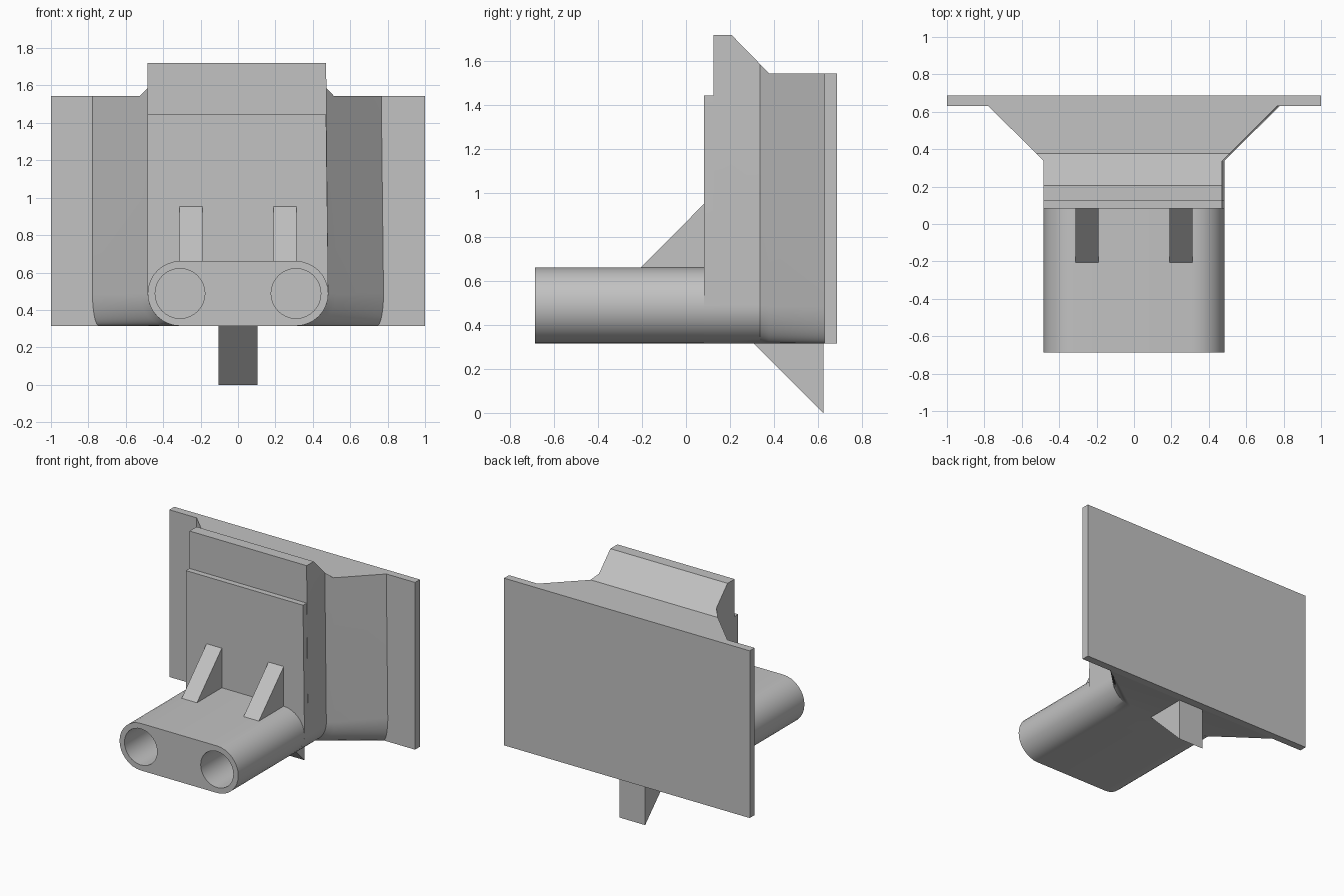
import bpy, bmesh, math

if "Cube" in bpy.data.objects:
    bpy.data.objects.remove(bpy.data.objects["Cube"])

GREY = (0.54, 0.54, 0.54, 1)
grey = bpy.data.materials.new("plain grey")
grey.diffuse_color = GREY
grey.use_nodes = True
grey.node_tree.nodes["Principled BSDF"].inputs["Base Color"].default_value = GREY

BASE, RADIUS, HALF = 0.315, 0.173, 0.483   # underside height, corner radius, half width
STEPS = 16


def loft(name, rings):
    """Skin a list of equal-length rings and cap both ends."""
    bm = bmesh.new()
    loops = [[bm.verts.new(p) for p in ring] for ring in rings]
    n = len(loops[0])
    for a, b in zip(loops, loops[1:]):
        for i in range(n):
            j = (i + 1) % n
            bm.faces.new((a[i], a[j], b[j], b[i]))
    bm.faces.new(loops[0][::-1])
    bm.faces.new(loops[-1])
    bmesh.ops.remove_doubles(bm, verts=bm.verts, dist=0.0005)
    bmesh.ops.recalc_face_normals(bm, faces=bm.faces)
    mesh = bpy.data.meshes.new(name)
    bm.to_mesh(mesh)
    bm.free()
    mesh.materials.append(grey)
    obj = bpy.data.objects.new(name, mesh)
    bpy.context.collection.objects.link(obj)
    return obj


def slab(name, x0, x1, profile):
    """Extrude a (y, z) profile across x."""
    return loft(name, [[(x, y, z) for y, z in profile] for x in (x0, x1)])


def select_only(obj):
    bpy.ops.object.select_all(action='DESELECT')
    obj.select_set(True)
    bpy.context.view_layer.objects.active = obj


def arc(cx, cz, rx, rz, start, end):
    out = []
    for i in range(STEPS + 1):
        t = math.radians(start + (end - start) * i / STEPS)
        out.append((cx + rx * math.cos(t), cz + rz * math.sin(t)))
    return out


def body_ring(y, half, rx, top):
    """Upright section with rounded lower corners; its right side leans in a little."""
    cz = BASE + RADIUS
    pts = [(-half, top)]
    pts += arc(-half + rx, cz, rx, RADIUS, 180, 270)
    pts += arc(half - rx, cz, rx, RADIUS, 270, 360)
    pts.append((half - 0.012, top))
    return [(x, y, z) for x, z in pts]


# Stepped body flaring out to the back plate
body = loft("body", [
    body_ring(0.083, HALF, RADIUS, 1.445),
    body_ring(0.125, HALF, RADIUS, 1.445),
    body_ring(0.125, HALF, RADIUS, 1.72),
    body_ring(0.207, HALF, RADIUS, 1.72),
    body_ring(0.337, HALF, RADIUS, 1.587),
    body_ring(0.378, HALF + 0.041, 0.154, 1.545),
    body_ring(0.63, 0.778, 0.035, 1.545),
])

# Flat-sided twin barrel
CX = HALF - RADIUS
CZ = BASE + RADIUS
outline = arc(CX, CZ, RADIUS, RADIUS, -90, 90) + arc(-CX, CZ, RADIUS, RADIUS, 90, 270)
barrel = loft("barrel", [[(x, y, z) for x, z in outline] for y in (-0.687, 0.083)])

# Bores through the barrel into the body
for side in (-1, 1):
    circle = arc(side * CX, CZ, 0.133, 0.133, 0, 180)[:-1] + arc(side * CX, CZ, 0.133, 0.133, 180, 360)[:-1]
    cutter = loft("bore_cutter", [[(x, y, z) for x, z in circle] for y in (-0.8, 0.3)])
    cutter.hide_render = True
    for target in (barrel, body):
        mod = target.modifiers.new("bore", 'BOOLEAN')
        mod.operation = 'DIFFERENCE'
        mod.solver = 'EXACT'
        mod.object = cutter
        select_only(target)
        bpy.ops.object.modifier_apply(modifier=mod.name)
    bpy.data.objects.remove(cutter)

for obj in (barrel, body):
    select_only(obj)
    bpy.ops.object.shade_smooth_by_angle(angle=math.radians(25))

# Back plate
slab("back_plate", -1, 1, [(0.63, BASE), (0.687, BASE), (0.687, 1.545), (0.63, 1.545)])

# Triangular ribs bracing the barrel
for label, x in (("right", -0.252), ("left", 0.252)):
    slab(label + "_rib", x - 0.062, x + 0.062, [(-0.207, 0.66), (0.084, 0.66), (0.084, 0.953)])

# Wedge below the body
slab("lower_wedge", -0.105, 0.105, [(0.31, BASE), (0.625, BASE), (0.625, 0)])
